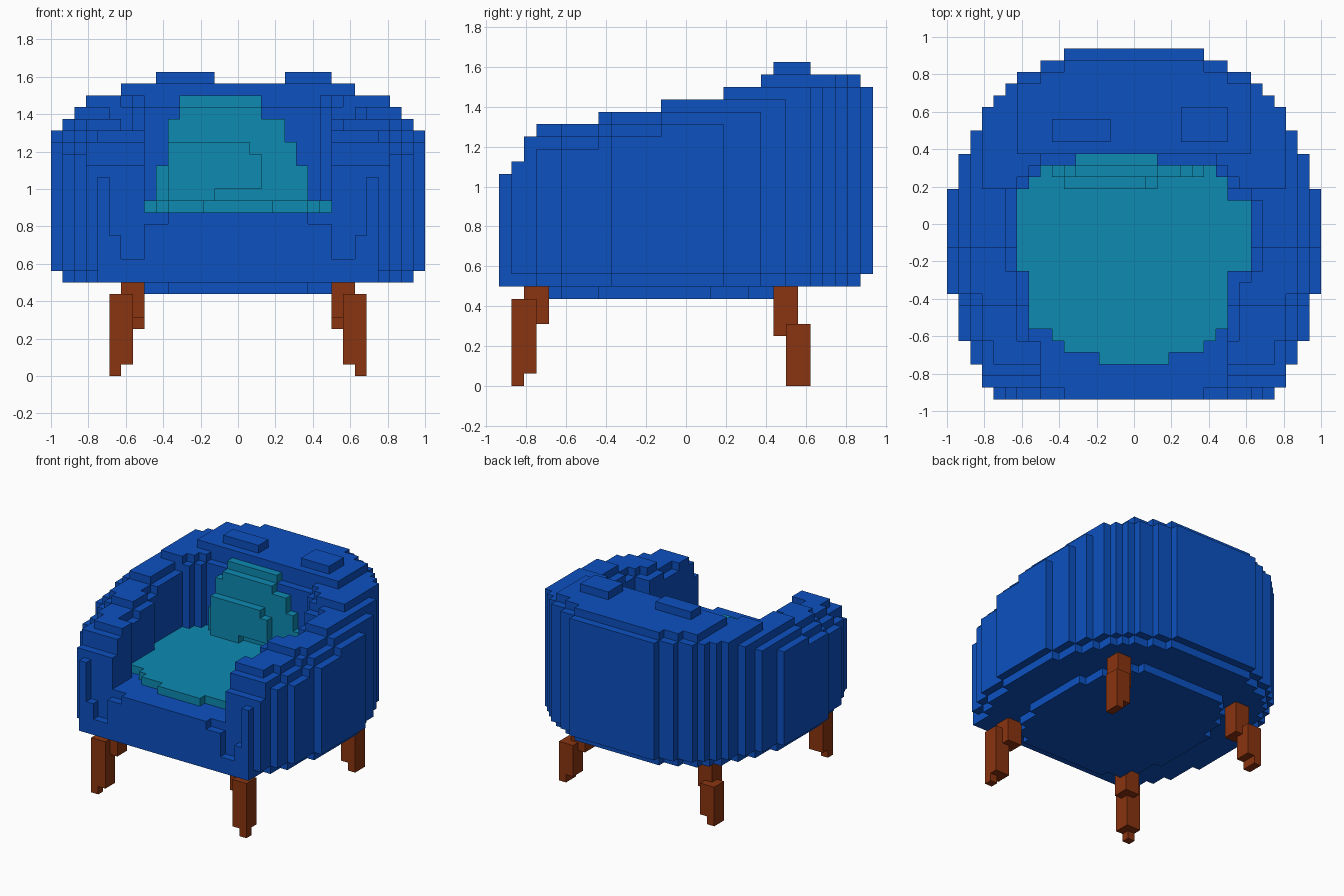
import bpy, bmesh

cube = bpy.data.objects.get("Cube")
if cube:
    bpy.data.objects.remove(cube, do_unlink=True)

S = 1 / 16          # edge length of one block
NX, NY = 32, 30     # blocks across and deep


def material(name, rgb):
    m = bpy.data.materials.new(name)
    m.use_nodes = True
    col = (*rgb, 1)
    m.diffuse_color = col
    bsdf = next(n for n in m.node_tree.nodes if n.type == 'BSDF_PRINCIPLED')
    bsdf.inputs["Base Color"].default_value = col
    return m


BLUE = material("blue_fabric", (0.0037, 0.082, 0.53))
TEAL = material("teal_cushion", (0.0044, 0.254, 0.445))
BROWN = material("brown_wood", (0.254, 0.034, 0.005))

# Outward direction and corner loop of each side of a block
SIDES = [
    ((1, 0, 0), [(1, 0, 0), (1, 1, 0), (1, 1, 1), (1, 0, 1)]),
    ((-1, 0, 0), [(0, 0, 0), (0, 0, 1), (0, 1, 1), (0, 1, 0)]),
    ((0, 1, 0), [(0, 1, 0), (0, 1, 1), (1, 1, 1), (1, 1, 0)]),
    ((0, -1, 0), [(0, 0, 0), (1, 0, 0), (1, 0, 1), (0, 0, 1)]),
    ((0, 0, 1), [(0, 0, 1), (1, 0, 1), (1, 1, 1), (0, 1, 1)]),
    ((0, 0, -1), [(0, 0, 0), (0, 1, 0), (1, 1, 0), (1, 0, 0)]),
]


def build(name, cells, mat):
    """Skin a set of blocks with outer faces only."""
    bm = bmesh.new()
    verts = {}

    def vert(p):
        if p not in verts:
            verts[p] = bm.verts.new(((p[0] - NX / 2) * S, (p[1] - NY / 2) * S, p[2] * S))
        return verts[p]

    for x, y, z in cells:
        for (dx, dy, dz), loop in SIDES:
            if (x + dx, y + dy, z + dz) not in cells:
                bm.faces.new([vert((x + a, y + b, z + c)) for a, b, c in loop])
    me = bpy.data.meshes.new(name)
    bm.to_mesh(me)
    bm.free()
    me.materials.append(mat)
    ob = bpy.data.objects.new(name, me)
    bpy.context.collection.objects.link(ob)
    return ob


def box(x0, x1, y0, y1, z0, z1):
    return {(x, y, z) for x in range(x0, x1) for y in range(y0, y1) for z in range(z0, z1)}


def mirror(cells):
    return {(NX - 1 - x, y, z) for x, y, z in cells}


def runs(*pairs):
    """Expand (value, count) pairs into a list."""
    return [v for v, n in pairs for _ in range(n)]


# Plan outline (half width per row, front to back) and height limits
OUTLINE = runs((12, 1), (13, 2), (14, 2), (15, 4), (16, 9), (15, 3), (14, 2), (13, 2),
               (12, 1), (11, 1), (10, 1), (8, 1), (6, 1))
ROW_TOP = runs((17, 1), (18, 1), (20, 1), (21, 5), (22, 5), (23, 5), (24, 3), (25, 8), (24, 1))
SIDE_TOP = runs((25, 10), (24, 3), (23, 1), (22, 1), (21, 1))
FRONT_TOP = runs((14, 6), (13, 2), (10, 2), (12, 1), (17, 1))
# Width of the seat opening on each side, per row
OPEN_R = runs((8, 5), (9, 6), (10, 7), (9, 1), (8, 1), (0, 10))
OPEN_L = runs((8, 11), (10, 6), (8, 2), (7, 1), (0, 10))


def inside(x, y):
    return 0 <= y < NY and abs(x - 15.5) < OUTLINE[y]


def is_open(x, y):
    return 0 <= y < NY and NX / 2 - OPEN_R[y] <= x < NX / 2 + OPEN_L[y]


def near(x, y, r, test):
    return any(test(x + dx, y + dy) for dx, dy in ((r, 0), (-r, 0), (0, r), (0, -r)))


def outside(x, y):
    return not inside(x, y)


# Back cushion: stepped slab with a narrower pad in front
back = set()
for z0, z1, x0, x1 in ((14, 18, 9, 22), (18, 20, 10, 21), (20, 22, 10, 20), (22, 24, 11, 18)):
    back |= box(x0, x1, 20, 21, z0, z1)
    back |= box(x0, x1, 19, 20, max(z0, 15), min(z1, 23))
back |= box(10, 18, 18, 19, 16, 19) | box(10, 17, 18, 19, 19, 20) | box(10, 14, 18, 19, 15, 16)

# Seat cushion with rounded front
seat = set()
for y in range(3, 20):
    front = {3: 3, 4: 6, 5: 7}.get(y, 16)
    for x in range(NX):
        if is_open(x, y) and abs(x - 15.5) < front:
            seat.add((x, y, 14))
seat.add((5, 13, 14))

# Blue body: base below the seat, arms and back above it
base, shell = set(), set()
for y in range(NY):
    for x in range(NX):
        if not inside(x, y):
            continue
        a = int(abs(x - 15.5))
        rim = near(x, y, 1, outside)
        bottom = 9 if rim and y > 0 else 8
        top = min(ROW_TOP[y], SIDE_TOP[a])
        if y == 0:
            top = FRONT_TOP[a]
        elif is_open(x, y):
            top = 14
        elif 2 < y < 21:
            # Rounded upper edge of the arms
            if rim:
                top = min(top, ROW_TOP[y] - 2)
            elif near(x, y, 2, outside) or (y > 4 and near(x, y, 1, is_open)):
                top = min(top, ROW_TOP[y] - 1)
        elif y > 20 and rim:
            top = min(top, 24)
        for z in range(bottom, top):
            (base if z < 14 else shell).add((x, y, z))

# Raised pads on the top of the back
shell |= box(9, 14, 22, 24, 25, 26) | box(20, 24, 22, 25, 25, 26)
shell -= back | seat

# Rounded plate under the base
PLATE = runs((6, 1), (8, 2), (9, 3), (10, 9), (9, 3), (8, 2), (7, 1), (6, 1))
plate = set()
for n, w in enumerate(PLATE):
    plate |= box(16 - w, 16 + w, 2 + n, 3 + n, 7, 8)

# Splayed legs, defined on the left and mirrored
front_leg = (box(24, 26, 2, 4, 5, 8) | box(25, 27, 1, 3, 1, 7) | box(26, 27, 1, 2, 0, 1))
rear_leg = (box(24, 26, 22, 24, 4, 8) | box(25, 27, 23, 25, 1, 5) | box(26, 27, 23, 25, 0, 1))
legs = {"front_leg_left": front_leg, "front_leg_right": mirror(front_leg),
        "rear_leg_left": rear_leg, "rear_leg_right": mirror(rear_leg)}
for cells in legs.values():
    plate -= cells

build("base", base, BLUE)
build("arms_and_back", shell, BLUE)
build("under_plate", plate, BLUE)
build("seat_cushion", seat, TEAL)
build("back_cushion", back, TEAL)
for leg_name, cells in legs.items():
    build(leg_name, cells, BROWN)
